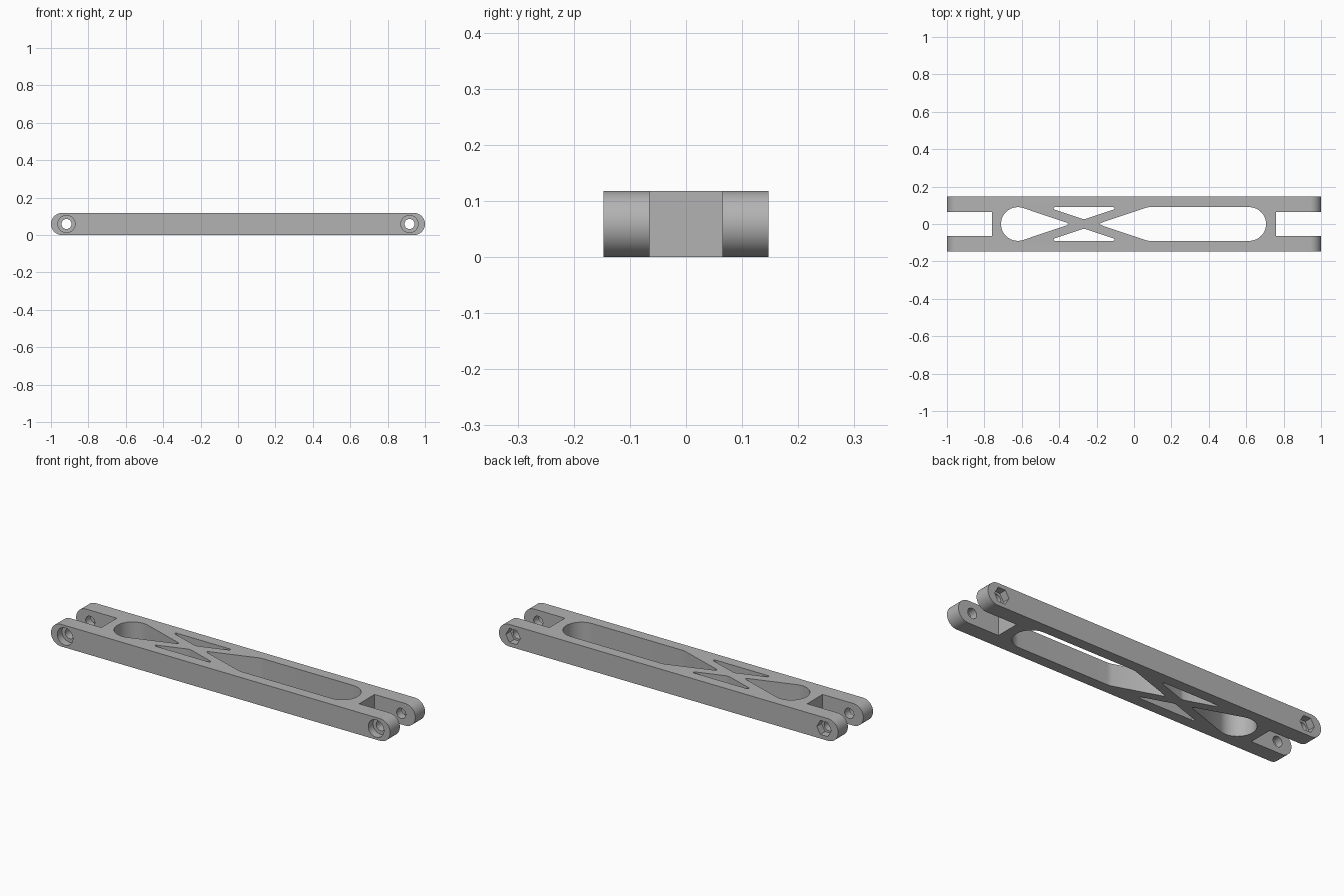
import bpy
import bmesh
from math import pi, sin, cos, radians
from mathutils import Vector

cube = bpy.data.objects.get("Cube")
if cube:
    bpy.data.objects.remove(cube, do_unlink=True)

WIDTH, HEIGHT = 0.147, 0.118      # half width, full height
MID = HEIGHT / 2
PIN_X = 0.917
WINDOW_Y = 0.09
CROSS_X = -0.267                  # centre of the X brace

grey = bpy.data.materials.new("grey")
grey.use_nodes = True
grey.diffuse_color = (0.45, 0.45, 0.45, 1)
grey.node_tree.nodes["Principled BSDF"].inputs["Base Color"].default_value = (0.45, 0.45, 0.45, 1)


def arc(cx, cy, r, start, end, steps):
    """Points on an arc, angles in degrees."""
    angles = [radians(start + (end - start) * i / steps) for i in range(steps + 1)]
    return [(cx + r * cos(a), cy + r * sin(a)) for a in angles]


def prism(name, outline, axis, low, high):
    """Extrude a closed outline along y (outline in xz) or z (outline in xy)."""
    def place(p, depth):
        return (p[0], depth, p[1]) if axis == "y" else (p[0], p[1], depth)
    bm = bmesh.new()
    face = bm.faces.new([bm.verts.new(place(p, low)) for p in outline])
    new = bmesh.ops.extrude_face_region(bm, geom=[face])["geom"]
    shift = Vector(place((0, 0), high - low))
    bmesh.ops.translate(bm, vec=shift, verts=[g for g in new if isinstance(g, bmesh.types.BMVert)])
    bmesh.ops.recalc_face_normals(bm, faces=bm.faces)
    mesh = bpy.data.meshes.new(name)
    bm.to_mesh(mesh)
    bm.free()
    mesh.materials.append(grey)
    obj = bpy.data.objects.new(name, mesh)
    bpy.context.collection.objects.link(obj)
    return obj


# Round-ended bar
end_x = 1 - MID
link = prism("link_arm",
             arc(end_x, MID, MID, -90, 90, 32) + arc(-end_x, MID, MID, 90, 270, 32),
             "y", -WIDTH, WIDTH)


def cut(name, outline, axis, low, high):
    cutter = prism(name, outline, axis, low, high)
    cutter.hide_render = True
    mod = link.modifiers.new(name, "BOOLEAN")
    mod.operation = "DIFFERENCE"
    mod.solver = "EXACT"
    mod.object = cutter
    bpy.context.view_layer.objects.active = link
    bpy.ops.object.modifier_apply(modifier=name)
    bpy.data.objects.remove(cutter, do_unlink=True)


for side in (-1, 1):
    # Fork slot at each end
    slot = [(side * 0.76, -0.065), (side * 1.1, -0.065), (side * 1.1, 0.065), (side * 0.76, 0.065)]
    cut("fork_slot", slot, "z", -0.1, 0.3)
    # Pin hole, round recess in front, hexagonal recess at the back
    x = side * PIN_X
    cut("pin_hole", arc(x, MID, 0.027, 0, 352.5, 47), "y", -0.3, 0.3)
    cut("bolt_recess", arc(x, MID, 0.046, 0, 352.5, 47), "y", -0.3, -WIDTH + 0.04)
    cut("nut_recess", arc(x, MID, 0.043, 0, 300, 5), "y", WIDTH - 0.04, 0.3)

# Short window, tapering towards the brace
tilt = 18.4
short_window = (arc(CROSS_X - 0.354, 0, WINDOW_Y, 90 - tilt, 270 + tilt, 40)
                + [(CROSS_X - 0.09, -0.006), (CROSS_X - 0.083, 0), (CROSS_X - 0.09, 0.006)])
cut("short_window", short_window, "z", -0.1, 0.3)

# Long window, tapering towards the brace and round at the far end
long_window = (arc(0.616, 0, WINDOW_Y, -90, 90, 32)
               + arc(CROSS_X + 0.354, 0, WINDOW_Y, 90, 90 + tilt, 6)
               + [(CROSS_X + 0.09, 0.006), (CROSS_X + 0.083, 0), (CROSS_X + 0.09, -0.006)]
               + arc(CROSS_X + 0.354, 0, WINDOW_Y, 270 - tilt, 270, 6))
cut("long_window", long_window, "z", -0.1, 0.3)

# Triangular windows above and below the brace
half = [(0.158, WINDOW_Y), (0.164, 0.085), (0.16, 0.078), (0.008, 0.027)]
triangle = half + [(-px, py) for px, py in reversed(half)]
for side in (-1, 1):
    cut("brace_window", [(CROSS_X + px, side * py) for px, py in triangle], "z", -0.1, 0.3)

# Smooth the curved walls, keep the edges sharp
bpy.ops.object.select_all(action="DESELECT")
link.select_set(True)
bpy.context.view_layer.objects.active = link
bpy.ops.object.shade_smooth_by_angle(angle=radians(25))
